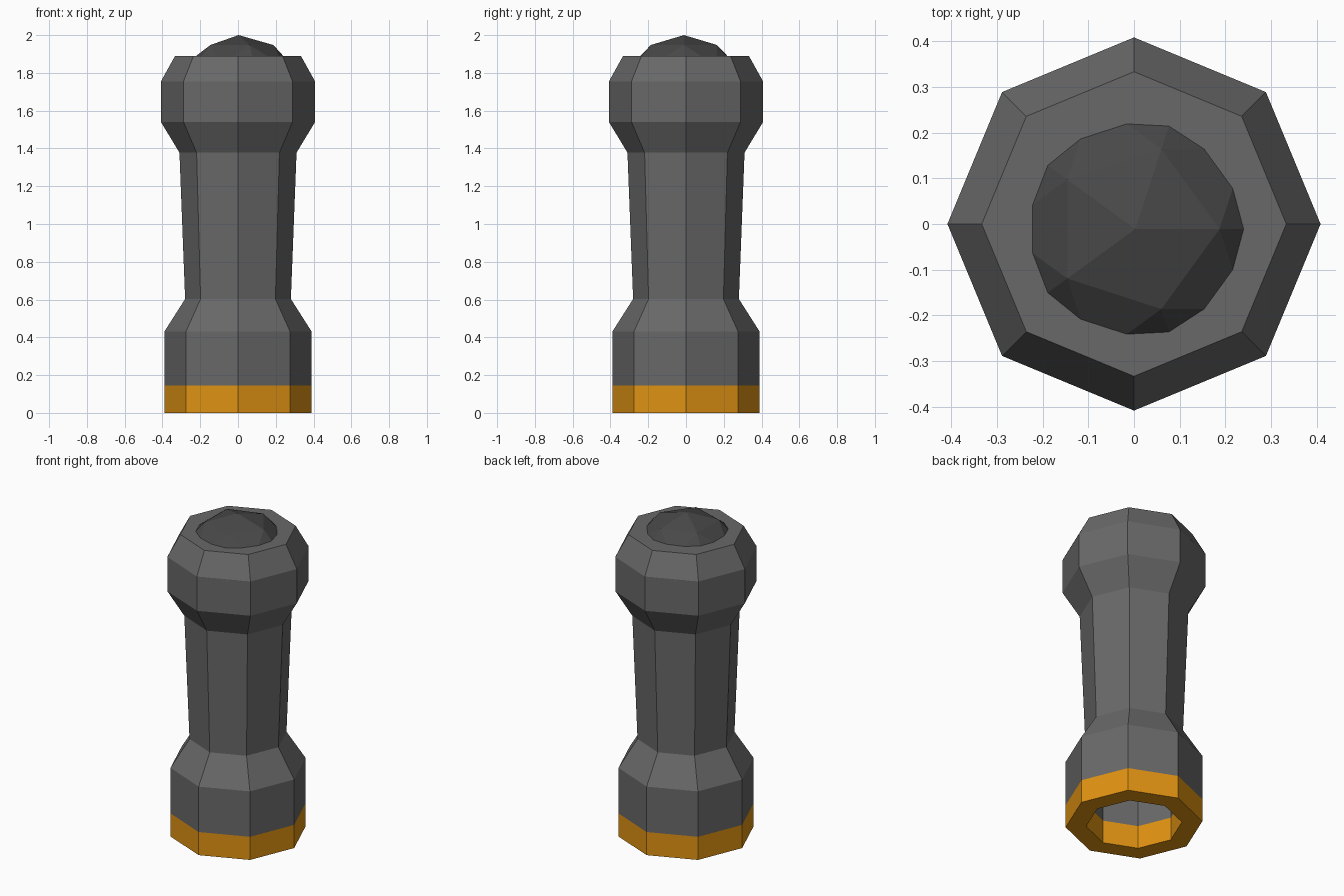
import bpy, bmesh, math

if "Cube" in bpy.data.objects:
    bpy.data.objects.remove(bpy.data.objects["Cube"])

def material(name, rgb):
    m = bpy.data.materials.new(name)
    m.diffuse_color = (*rgb, 1)
    m.use_nodes = True
    m.node_tree.nodes["Principled BSDF"].inputs["Base Color"].default_value = m.diffuse_color
    return m

grey = material("grey", (0.14, 0.14, 0.14))
dark = material("dark grey", (0.065, 0.065, 0.065))
orange = material("orange", (0.74, 0.29, 0.006))

def finish(bm, name, mats, rule=None):
    bmesh.ops.recalc_face_normals(bm, faces=bm.faces)
    me = bpy.data.meshes.new(name)
    for m in mats:
        me.materials.append(m)
    if rule:
        for f in bm.faces:
            f.material_index = rule(f)
    bm.to_mesh(me)
    bm.free()
    ob = bpy.data.objects.new(name, me)
    bpy.context.collection.objects.link(ob)
    return ob

# Hollow eight-sided handle: outer profile from the top down, then the inside
profile = [(0.333, 1.89), (0.408, 1.755), (0.408, 1.54), (0.31, 1.378),
           (0.28, 0.603), (0.39, 0.43), (0.39, 0.145), (0.39, 0),
           (0.273, 0), (0.273, 0.145), (0.273, 0.39), (0.165, 0.56),
           (0.19, 1.4)]
SIDES = 8
bm = bmesh.new()
rings = [[bm.verts.new((r * math.cos(i * math.tau / SIDES),
                        r * math.sin(i * math.tau / SIDES), z))
          for i in range(SIDES)] for r, z in profile]
for a, b in zip(rings, rings[1:]):
    for i in range(SIDES):
        j = (i + 1) % SIDES
        bm.faces.new((a[i], a[j], b[j], b[i]))
bm.faces.new(rings[0])
bm.faces.new(rings[-1])
# Bottom band is orange inside and out
finish(bm, "handle", [grey, orange],
       lambda f: int(f.calc_center_median().z < 0.14))

# Faceted ball set in the top
bm = bmesh.new()
bmesh.ops.create_icosphere(bm, subdivisions=2, radius=0.35)
bmesh.ops.translate(bm, verts=bm.verts, vec=(0.003, -0.011, 1.65))
finish(bm, "top_ball", [dark])
